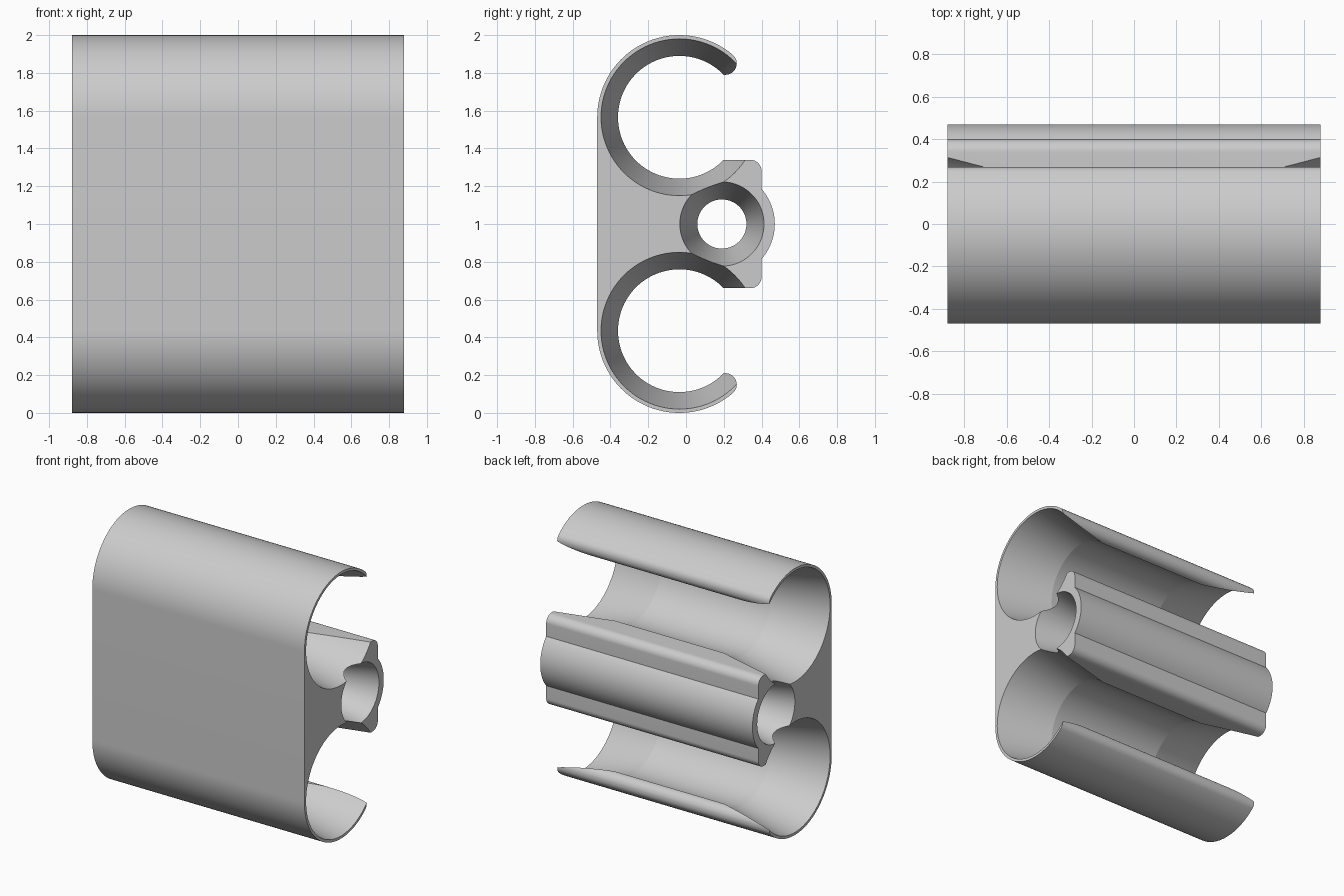
import bpy, bmesh
from math import sin, cos, radians, degrees, acos, atan2, pi

if "Cube" in bpy.data.objects:
    bpy.data.objects.remove(bpy.data.objects["Cube"])

HALF = 0.88           # half length along x
FLARE = 0.455         # where the bores start to widen
CLIP_Y, CLIP_Z, CLIP_R = -0.035, 1.565, 0.435
HUB_Y, HUB_R = 0.19, 0.28
MOUTH = 0.225         # half height of the clip opening
FILLET = 0.06

grey = bpy.data.materials.new("light grey plastic")
grey.use_nodes = True
grey.diffuse_color = (0.6, 0.6, 0.6, 1)
grey.node_tree.nodes["Principled BSDF"].inputs["Base Color"].default_value = (0.6, 0.6, 0.6, 1)


def arc(y, z, r, start, end, n):
    steps = [radians(start + (end - start) * i / n) for i in range(n + 1)]
    return [(y + r * cos(a), z + r * sin(a)) for a in steps]


def make_object(name, bm):
    bmesh.ops.recalc_face_normals(bm, faces=bm.faces)
    mesh = bpy.data.meshes.new(name)
    bm.to_mesh(mesh)
    bm.free()
    mesh.materials.append(grey)
    obj = bpy.data.objects.new(name, mesh)
    bpy.context.collection.objects.link(obj)
    return obj


def extruded(name, outline):
    bm = bmesh.new()
    face = bm.faces.new([bm.verts.new((-HALF, y, z)) for y, z in outline])
    out = bmesh.ops.extrude_face_region(bm, geom=[face])
    verts = [v for v in out["geom"] if isinstance(v, bmesh.types.BMVert)]
    bmesh.ops.translate(bm, verts=verts, vec=(2 * HALF, 0, 0))
    return make_object(name, bm)


def flared_bore(name, y, z, inner, outer, n=96):
    """Solid spindle along x: straight in the middle, conical at both ends."""
    end = HALF + 0.05
    wide = inner + (outer - inner) * (end - FLARE) / (HALF - FLARE)
    bm = bmesh.new()
    rings = []
    for x, r in ((-end, wide), (-FLARE, inner), (FLARE, inner), (end, wide)):
        rings.append([bm.verts.new((x, y + r * cos(2 * pi * i / n), z + r * sin(2 * pi * i / n)))
                      for i in range(n)])
    for a, b in zip(rings, rings[1:]):
        for i in range(n):
            j = (i + 1) % n
            bm.faces.new((a[i], a[j], b[j], b[i]))
    bm.faces.new(rings[0])
    bm.faces.new(rings[-1])
    obj = make_object(name, bm)
    obj.hide_render = True
    return obj


# Upper half of the outline: clip back, rounded lip, mouth, block, hub
lip_z = MOUTH + FILLET
lip_y = ((CLIP_R - FILLET) ** 2 - lip_z ** 2) ** 0.5
lip_angle = degrees(atan2(lip_z, lip_y))
block_y = 0.40
block_top = CLIP_Z - MOUTH
hub_angle = degrees(acos((block_y - HUB_Y) / HUB_R))
upper = arc(CLIP_Y, CLIP_Z, CLIP_R, 180, lip_angle, 44)
upper += arc(CLIP_Y + lip_y, CLIP_Z + lip_z, FILLET, lip_angle, -90, 20)[1:]
upper += [(CLIP_Y, CLIP_Z + MOUTH), (CLIP_Y, block_top)]
upper += arc(block_y - FILLET, block_top - FILLET, FILLET, 90, 0, 14)
upper += arc(HUB_Y, 1, HUB_R, hub_angle, 0, 14)
lower = [(y, 2 - z) for y, z in reversed(upper[:-1])]
body = extruded("double_clip_body", upper + lower)

# Cut the two clip bores and the central hole
cutters = [flared_bore("upper_clip_bore", CLIP_Y, CLIP_Z, 0.325, 0.415),
           flared_bore("lower_clip_bore", CLIP_Y, 2 - CLIP_Z, 0.325, 0.415),
           flared_bore("centre_bore", HUB_Y, 1, 0.13, 0.223)]
bpy.ops.object.select_all(action="DESELECT")
bpy.context.view_layer.objects.active = body
body.select_set(True)
for cutter in cutters:
    mod = body.modifiers.new(cutter.name, "BOOLEAN")
    mod.operation, mod.solver, mod.object = "DIFFERENCE", "EXACT", cutter
    bpy.ops.object.modifier_apply(modifier=mod.name)
    bpy.data.objects.remove(cutter)

bpy.ops.object.shade_smooth_by_angle(angle=radians(11))
